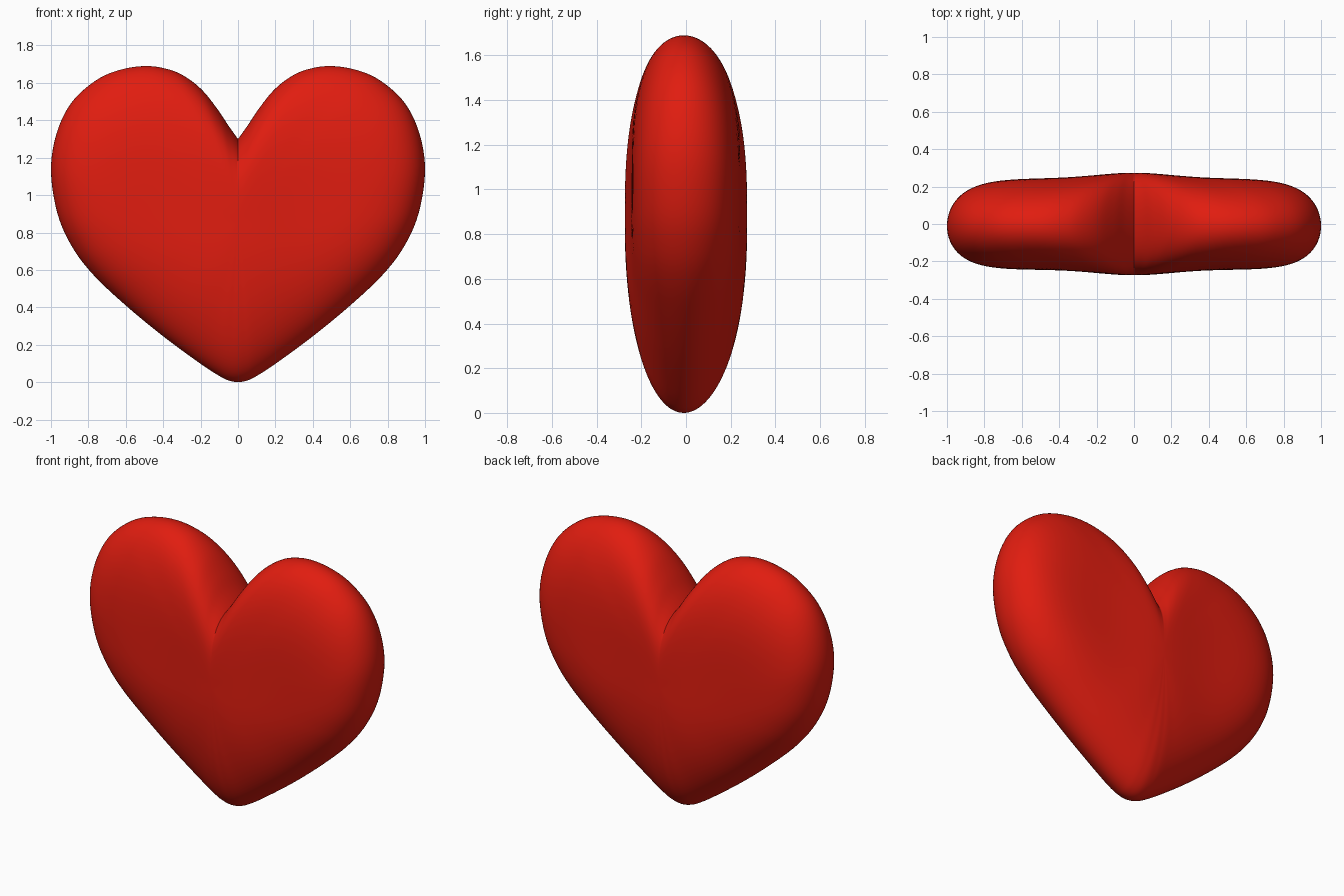
import bpy, bmesh, math

if "Cube" in bpy.data.objects:
    bpy.data.objects.remove(bpy.data.objects["Cube"])

# Right half outline: x, z, edge fullness (higher = boxier rim)
PTS = [(0, 1.30, 4.0), (0.05, 1.37, 3.8), (0.11, 1.46, 3.7), (0.19, 1.56, 3.6),
       (0.28, 1.632, 3.6), (0.37, 1.672, 3.6), (0.49, 1.69, 3.7), (0.63, 1.67, 4.0),
       (0.76, 1.613, 4.7), (0.89, 1.495, 5.8), (0.97, 1.33, 7.0), (1.0, 1.13, 7.5),
       (0.965, 0.9, 7.0), (0.885, 0.72, 6.0), (0.77, 0.57, 5.0), (0.6, 0.41, 4.0),
       (0.4, 0.245, 3.2), (0.2, 0.098, 2.5), (0.1, 0.033, 2.3), (0.05, 0.009, 2.2),
       (0, 0, 2.2)]
CENTRE_Z, RINGS, SUB = 0.85, 30, 5


def spline(pts):
    """Catmull-Rom through the half outline, rounded at the tip."""
    a, b, e = pts[0], pts[1], pts[-2]
    start = tuple(2 * p - q for p, q in zip(a, b))
    ext = [start] + pts + [(-e[0], e[1], e[2])]
    out = []
    for i in range(1, len(ext) - 2):
        for k in range(SUB):
            t = k / SUB
            out.append(tuple(0.5 * (2 * p1 + (p2 - p0) * t
                             + (2 * p0 - 5 * p1 + 4 * p2 - p3) * t * t
                             + (3 * p1 - p0 - 3 * p2 + p3) * t ** 3)
                             for p0, p1, p2, p3 in zip(*ext[i - 1:i + 3])))
    return out + [pts[-1]]


half = spline(PTS)
loop = half + [(-x, z, p) for x, z, p in half[-2:0:-1]]
n = len(loop)
bm = bmesh.new()


def ring(s, side):
    vs = []
    for x, z, p in loop:
        px = x * s
        depth = 0.244 + 0.03 * math.exp(-(px / 0.28) ** 2)
        y = side * depth * math.sqrt(max(0, 1 - s ** p)) - 0.01 * s ** 4
        vs.append(bm.verts.new((px, y, CENTRE_Z + (z - CENTRE_Z) * s)))
    return vs


# Rings from the front middle, round the rim, to the back middle
scales = [1 - (1 - k / RINGS) ** 2 for k in range(1, RINGS + 1)]
rings = [ring(s, -1) for s in scales] + [ring(s, 1) for s in scales[-2::-1]]
for a, b in zip(rings, rings[1:]):
    for i in range(n):
        j = (i + 1) % n
        bm.faces.new((a[i], a[j], b[j], b[i]))
for r, side in ((rings[0], -1), (rings[-1], 1)):
    c = bm.verts.new((0, side * 0.274, CENTRE_Z))
    for i in range(n):
        bm.faces.new((c, r[i], r[(i + 1) % n]))
bmesh.ops.recalc_face_normals(bm, faces=bm.faces[:])

mesh = bpy.data.meshes.new("heart")
bm.to_mesh(mesh)
bm.free()
heart = bpy.data.objects.new("heart", mesh)
bpy.context.collection.objects.link(heart)

mat = bpy.data.materials.new("red")
mat.diffuse_color = (0.75, 0.012, 0.005, 1)
mat.use_nodes = True
mat.node_tree.nodes["Principled BSDF"].inputs["Base Color"].default_value = mat.diffuse_color
mesh.materials.append(mat)

bpy.context.view_layer.objects.active = heart
heart.select_set(True)
bpy.ops.object.shade_smooth_by_angle(angle=math.radians(60))
